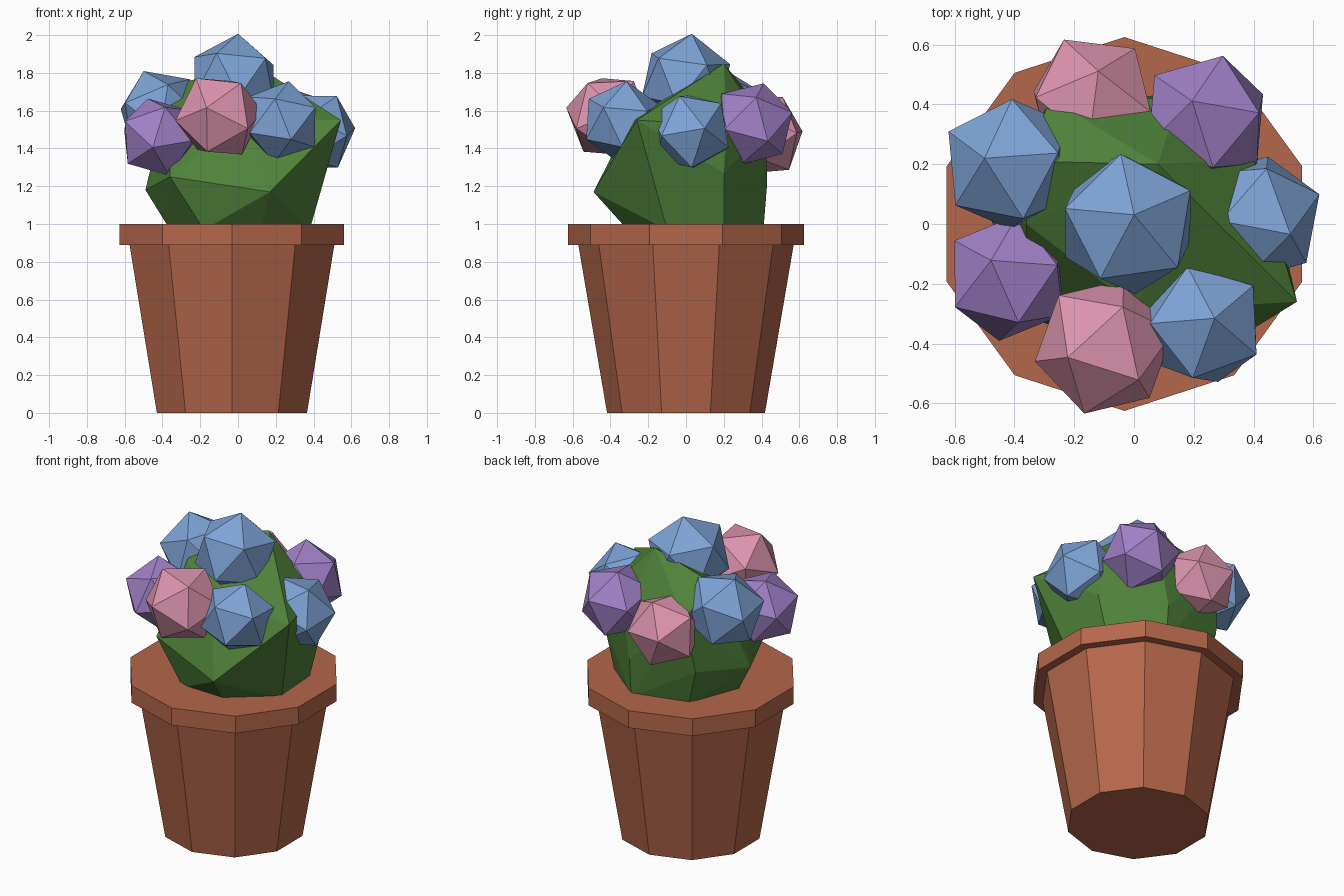
import bpy, bmesh, math
from mathutils import Vector, Matrix

if "Cube" in bpy.data.objects:
    bpy.data.objects.remove(bpy.data.objects["Cube"])


def material(name, rgb):
    m = bpy.data.materials.new(name)
    m.diffuse_color = (*rgb, 1)
    m.use_nodes = True
    m.node_tree.nodes["Principled BSDF"].inputs["Base Color"].default_value = m.diffuse_color
    return m


TERRACOTTA = material("terracotta", (0.46, 0.135, 0.07))
GREEN = material("leaf_green", (0.08, 0.225, 0.042))
BLUE = material("petal_blue", (0.21, 0.37, 0.68))
PURPLE = material("petal_purple", (0.36, 0.22, 0.58))
PINK = material("petal_pink", (0.73, 0.30, 0.43))


def finish(bm, name, mat, loc=(0, 0, 0)):
    bmesh.ops.recalc_face_normals(bm, faces=bm.faces[:])
    me = bpy.data.meshes.new(name)
    bm.to_mesh(me)
    bm.free()
    me.materials.append(mat)
    ob = bpy.data.objects.new(name, me)
    ob.location = loc
    bpy.context.collection.objects.link(ob)


def lathe(name, profile, mat, sides, loc):
    """Capped prism through the (radius, height) pairs."""
    bm = bmesh.new()
    rings = []
    for r, z in profile:
        angles = [math.pi / 2 + 2 * math.pi * i / sides for i in range(sides)]
        rings.append([bm.verts.new((r * math.cos(a), r * math.sin(a), z)) for a in angles])
    for low, high in zip(rings, rings[1:]):
        for i in range(sides):
            j = (i + 1) % sides
            bm.faces.new((low[i], low[j], high[j], high[i]))
    bm.faces.new(rings[0])
    bm.faces.new(rings[-1])
    finish(bm, name, mat, loc)


def frame(a, b):
    """Rotation whose z axis is a, with x leaning towards b."""
    z = Vector(a).normalized()
    y = z.cross(Vector(b)).normalized()
    return Matrix((y.cross(z), y, z)).transposed()


def flower(name, mat, loc, a, b, r=0.238):
    """Icosahedron with one corner along a and a neighbour corner towards b."""
    bm = bmesh.new()
    bmesh.ops.create_icosphere(bm, subdivisions=1, radius=r)
    top = max(bm.verts, key=lambda v: v.co.z)
    side = top.link_edges[0].other_vert(top)
    rot = frame(a, b) @ frame(top.co, side.co).inverted()
    bmesh.ops.transform(bm, matrix=rot.to_4x4(), verts=bm.verts[:])
    finish(bm, name, mat, loc)


# Ten-sided pot with a stepped rim and closed soil level
lathe("pot", [(0.418, 0), (0.57, 0.89), (0.625, 0.89), (0.625, 1.0)],
      TERRACOTTA, 10, (-0.032, 0, 0))

# Faceted bush: hull of a few irregular corners
bush_corners = [
    (0.08, 0.20, 1.85), (-0.36, 0.21, 1.73), (-0.28, 0.42, 1.58),        # crown
    (0.545, -0.26, 1.55), (0.02, -0.29, 1.56), (-0.36, 0.0, 1.62),
    (0.40, 0.22, 1.52), (0.15, 0.42, 1.50),
    (0.17, -0.49, 1.17), (-0.36, -0.31, 1.25), (-0.49, 0.05, 1.18),      # waist
    (0.44, 0.20, 1.27), (0.10, 0.43, 1.22), (-0.32, 0.36, 1.22),
    (-0.36, 0.0, 0.97), (-0.18, -0.30, 0.97), (0.12, -0.31, 0.97),       # foot
    (0.38, -0.1, 0.97), (0.36, 0.2, 0.97), (0.1, 0.41, 0.97), (-0.24, 0.32, 0.97),
]
bm = bmesh.new()
for co in bush_corners:
    bm.verts.new(co)
hull = bmesh.ops.convex_hull(bm, input=bm.verts[:])
spare = {g for g in hull["geom_interior"] + hull["geom_unused"] if isinstance(g, bmesh.types.BMVert)}
bmesh.ops.delete(bm, geom=list(spare), context='VERTS')
finish(bm, "bush", GREEN)

# Flower heads: centre, facing corner, neighbouring corner
flower("flower_top", BLUE, (-0.02, 0, 1.76), (0.02, 0.03, 0.24), (-0.02, 0.24, 0.14), 0.25)
flower("flower_left", BLUE, (-0.41, 0.20, 1.59), (-0.09, 0.02, 0.22), (0.02, 0.21, 0.05))
flower("flower_right", BLUE, (0.41, 0.02, 1.49), (0.115, -0.055, 0.19), (0.22, 0.06, 0.06), 0.225)
flower("flower_front_right", BLUE, (0.23, -0.335, 1.54), (0.04, 0.02, 0.22), (0.19, 0.145, 0.08), 0.22)
flower("flower_front", PINK, (-0.10, -0.41, 1.57), (-0.065, -0.22, 0.045), (-0.12, 0, 0.21))
flower("flower_front_left", PURPLE, (-0.42, -0.18, 1.46), (-0.06, 0.06, 0.21), (0.155, 0.03, 0.1), 0.22)
flower("flower_back_right", PURPLE, (0.24, 0.35, 1.53), (-0.045, 0.06, 0.21), (0.04, 0.2, 0.1), 0.228)
flower("flower_back", PINK, (-0.14, 0.41, 1.47), (0.02, 0.1, 0.2), (0.16, 0.2, 0.02), 0.228)
